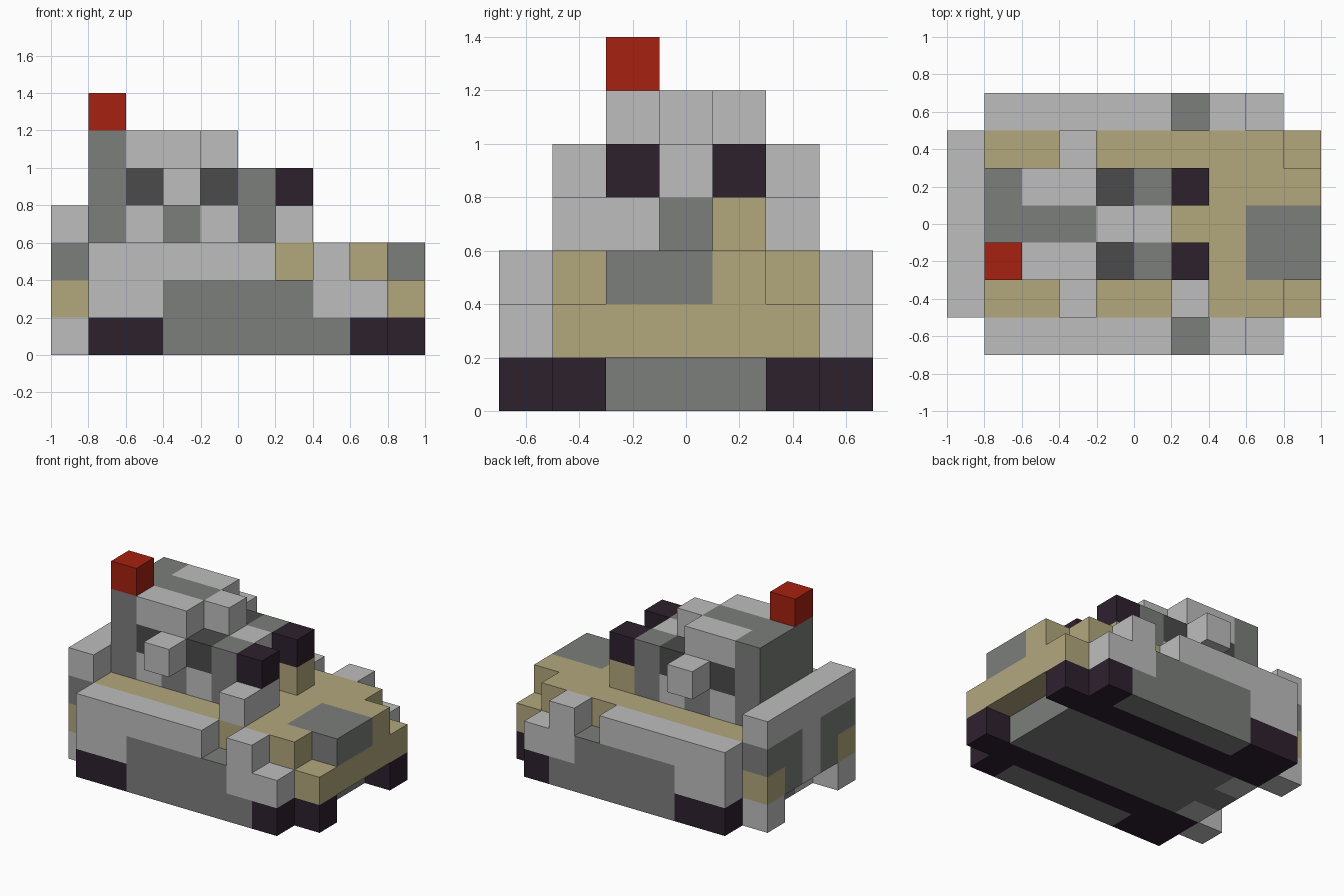
import bpy
import bmesh
from mathutils import Vector

cube = bpy.data.objects.get("Cube")
if cube:
    bpy.data.objects.remove(cube, do_unlink=True)

CELL = 0.2
COLOURS = {
    "light_grey": (0.515, 0.515, 0.515),
    "mid_grey": (0.2, 0.21, 0.2),
    "dark_grey": (0.07, 0.07, 0.07),
    "tan": (0.445, 0.386, 0.205),
    "dark_purple": (0.027, 0.015, 0.027),
    "red": (0.38, 0.015, 0.005),
}


def make_material(name, colour):
    mat = bpy.data.materials.new(name)
    mat.use_nodes = True
    rgba = (*colour, 1.0)
    mat.diffuse_color = rgba
    mat.node_tree.nodes["Principled BSDF"].inputs["Base Color"].default_value = rgba
    return mat


materials = {name: make_material(name, colour) for name, colour in COLOURS.items()}
blocks = {}


def span(value):
    """Inclusive range of grid cells, from one index or a (first, last) pair."""
    first, last = value if isinstance(value, tuple) else (value, value)
    return range(first, last + 1)


def box(part, colour, along, across, up, mirror=False):
    """Fill a box of grid cells; later boxes replace earlier ones."""
    for x in span(along):
        for y in span(across):
            for z in span(up):
                blocks[x, y, z] = (part, colour)
                if mirror:
                    blocks[x, 6 - y, z] = (part, colour)


# Hull: belly, deck and nose
box("belly", "mid_grey", (1, 8), (2, 4), 0)
box("belly", "light_grey", 1, 2, 0, mirror=True)
box("hull", "tan", (1, 9), (1, 5), 1)
box("hull", "tan", (1, 8), (1, 5), 2)
box("nose", "tan", 9, 4, 2)
box("nose_hatch", "mid_grey", (8, 9), (2, 3), 2)

# Tracks and side skirts
box("inner_track", "dark_purple", (1, 9), 1, 0, mirror=True)
box("track_side", "mid_grey", (3, 7), 0, 0, mirror=True)
box("track_end", "dark_purple", (1, 2), 0, 0, mirror=True)
box("track_end", "dark_purple", 8, 0, 0, mirror=True)
box("side_panel", "mid_grey", (3, 6), 0, 1, mirror=True)
box("rear_skirt", "light_grey", (1, 2), 0, 1, mirror=True)
box("rear_skirt", "light_grey", (1, 5), 0, 2, mirror=True)
box("front_fender", "light_grey", (7, 8), 0, 1, mirror=True)
box("front_fender", "light_grey", 7, 0, 2, mirror=True)

# Rear wall with vents and lamps
box("rear_wall", "light_grey", 0, (1, 5), (1, 3))
box("rear_wall", "light_grey", 0, 1, 0, mirror=True)
box("rear_vent", "mid_grey", 0, 2, (1, 2), mirror=True)
box("rear_vent", "mid_grey", 0, 1, 2, mirror=True)
box("rear_lamp", "tan", 0, 1, 1, mirror=True)

# Turret base with alternating panels
for column in span((1, 5)):
    shade = "mid_grey" if column % 2 else "light_grey"
    box("turret_base", shade, column, (2, 4), 3)
box("turret_base", "mid_grey", 5, 3, 3)

# Turret body with windows and side pods
box("turret_body", "mid_grey", (1, 5), (2, 4), 4)
box("turret_body", "light_grey", (3, 5), 3, 4)
box("turret_window", "dark_grey", 2, 2, 4, mirror=True)
box("turret_window", "dark_grey", 4, 2, 4, mirror=True)
box("turret_body", "light_grey", 3, 2, 4, mirror=True)
box("side_pod", "light_grey", 3, 1, 4, mirror=True)

# Turret roof and beacon
box("turret_roof", "mid_grey", (1, 3), (2, 4), 5)
box("turret_roof", "light_grey", (2, 3), 2, 5, mirror=True)
box("roof_sight", "light_grey", 4, 3, 5)
box("beacon", "red", 1, 2, 6)

# Twin guns and their mounts
box("gun", "dark_purple", 6, 2, 4, mirror=True)
box("left_gun_mount", "tan", 6, 4, 3)
box("right_gun_mount", "light_grey", 6, (1, 2), 3)


def build_part(part):
    """Make one mesh from the exposed faces of a part's cells."""
    bm = bmesh.new()
    mesh = bpy.data.meshes.new(part)
    slots = []
    for cell, (owner, colour) in blocks.items():
        if owner != part:
            continue
        if colour not in slots:
            slots.append(colour)
            mesh.materials.append(materials[colour])
        centre = Vector((cell[0] - 4.5, cell[1] - 3, cell[2] + 0.5))
        for axis in range(3):
            for sign in (-1, 1):
                normal = Vector((0, 0, 0))
                normal[axis] = sign
                if tuple(int(c + n) for c, n in zip(cell, normal)) in blocks:
                    continue
                u, v = Vector((0, 0, 0)), Vector((0, 0, 0))
                u[(axis + 1) % 3] = 0.5
                v[(axis + 2) % 3] = 0.5 * sign
                middle = centre + normal / 2
                corners = (middle - u - v, middle + u - v, middle + u + v, middle - u + v)
                face = bm.faces.new([bm.verts.new(p * CELL) for p in corners])
                face.material_index = slots.index(colour)
    bmesh.ops.remove_doubles(bm, verts=bm.verts, dist=CELL / 100)
    bm.to_mesh(mesh)
    bm.free()
    bpy.context.collection.objects.link(bpy.data.objects.new(part, mesh))


for part in dict.fromkeys(owner for owner, colour in blocks.values()):
    build_part(part)
